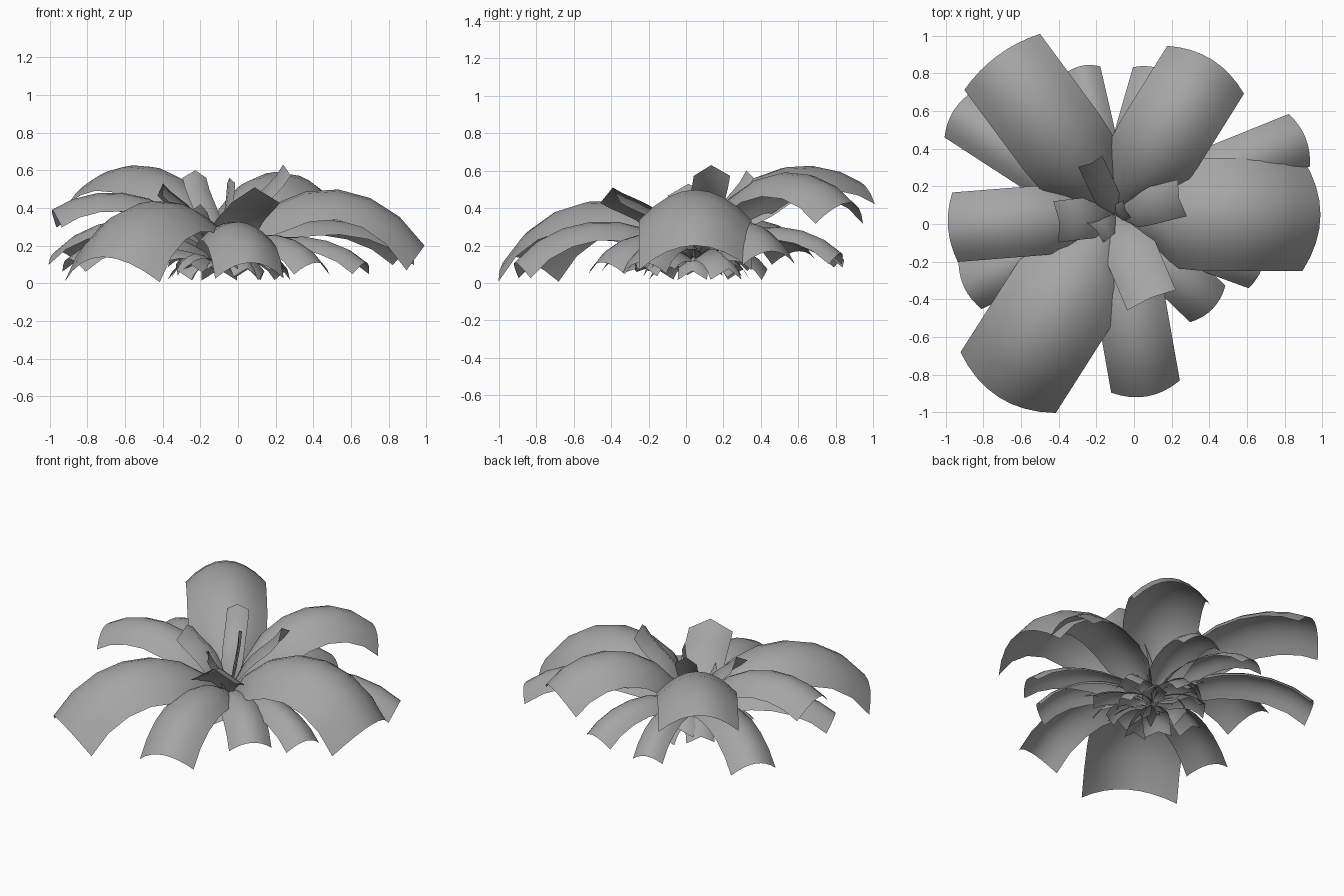
import bpy, bmesh, random
from math import radians, sin, cos, hypot
from mathutils import Vector

if "Cube" in bpy.data.objects:
    bpy.data.objects.remove(bpy.data.objects["Cube"])

random.seed(4)
CENTRE = Vector((-0.1, 0.05, 0))
ROWS = 7

grey = bpy.data.materials.new("leaf_grey")
grey.diffuse_color = (0.38, 0.38, 0.38, 1)
grey.use_nodes = True
grey.node_tree.nodes["Principled BSDF"].inputs["Base Color"].default_value = grey.diffuse_color


def leaf(name, angle, length, width, mid_z, tip_z, base_z=0.1, bulge=0.27, lift=0.6, cols=8):
    """Arched strip: narrow base, full width from a third of its length, vaulted across."""
    a = radians(angle)
    out, side = Vector((cos(a), sin(a), 0)), Vector((-sin(a), cos(a), 0))
    h = (mid_z - 0.125 * (base_z + tip_z)) / 0.75      # control height of the ridge
    P = [(0, base_z), (0.25 * length, h), (0.75 * length, h), (length, tip_z)]
    bm = bmesh.new()
    grid = []
    for i in range(ROWS + 1):
        t = i / ROWS
        s = 1 - t
        k = (s**3, 3 * s * s * t, 3 * s * t * t, t**3)
        d = (-3 * s * s, 3 * s * s - 6 * s * t, 6 * s * t - 3 * t * t, 3 * t * t)
        r, z = (sum(c * p[j] for c, p in zip(k, P)) for j in (0, 1))
        dr, dz = (sum(c * p[j] for c, p in zip(d, P)) for j in (0, 1))
        n = hypot(dr, dz)
        normal = (out * (-dz / n) + Vector((0, 0, dr / n + lift))).normalized()
        w = width * min(1, 0.1 + 0.9 * t / 0.3)
        row = []
        for j in range(cols + 1):
            u = 2 * j / cols - 1
            co = CENTRE + out * r + Vector((0, 0, z)) + side * (u * w / 2) - normal * (bulge * w * u * u)
            co.z = max(co.z, 0)
            row.append(bm.verts.new(co))
        grid.append(row)
    for i in range(ROWS):
        for j in range(cols):
            bm.faces.new((grid[i][j], grid[i + 1][j], grid[i + 1][j + 1], grid[i][j + 1]))
    for f in bm.faces:
        f.smooth = True
    me = bpy.data.meshes.new(name)
    bm.to_mesh(me)
    bm.free()
    me.materials.append(grey)
    bpy.context.collection.objects.link(bpy.data.objects.new(name, me))


# Large top leaves: angle, length, width, ridge height, tip height
for v in [(0, 1.09, 0.60, 0.50, 0.20), (126.5, 1.05, 0.50, 0.60, 0.55),
          (58, 0.97, 0.48, 0.58, 0.43), (237.5, 1.15, 0.60, 0.44, 0.14)]:
    leaf("large_leaf", *v)

# Middle leaves
for v in [(184.5, 0.89, 0.37, 0.47, 0.39), (147, 1.02, 0.30, 0.34, 0.17),
          (-80, 0.98, 0.37, 0.33, 0.11), (22, 1.09, 0.30, 0.34, 0.17)]:
    leaf("middle_leaf", *v)

# Lower leaves
for v in [(103, 0.81, 0.20, 0.28, 0.13), (74, 0.81, 0.25, 0.30, 0.16),
          (206, 0.89, 0.28, 0.27, 0.13), (-44, 0.72, 0.27, 0.26, 0.11),
          (-20, 0.83, 0.25, 0.25, 0.11)]:
    leaf("lower_leaf", *v)

# Young upright leaves in the heart, folded along the middle
for v in [(-67, 0.48, 0.28, 0.40, 0.51), (14, 0.35, 0.20, 0.44, 0.63),
          (115, 0.30, 0.14, 0.42, 0.60), (187, 0.30, 0.22, 0.40, 0.53),
          (220, 0.13, 0.15, 0.30, 0.42), (25, 0.06, 0.10, 0.34, 0.56)]:
    leaf("young_leaf", *v, bulge=0.3, lift=2.5, cols=2)

# Short folded leaves hidden around the base
for i in range(13):
    leaf("base_leaf", i * 360 / 13 + random.uniform(-8, 8), random.uniform(0.22, 0.42),
         random.uniform(0.13, 0.2), random.uniform(0.13, 0.2), random.uniform(0.06, 0.13),
         base_z=0.1, bulge=0.35, lift=1, cols=2)
